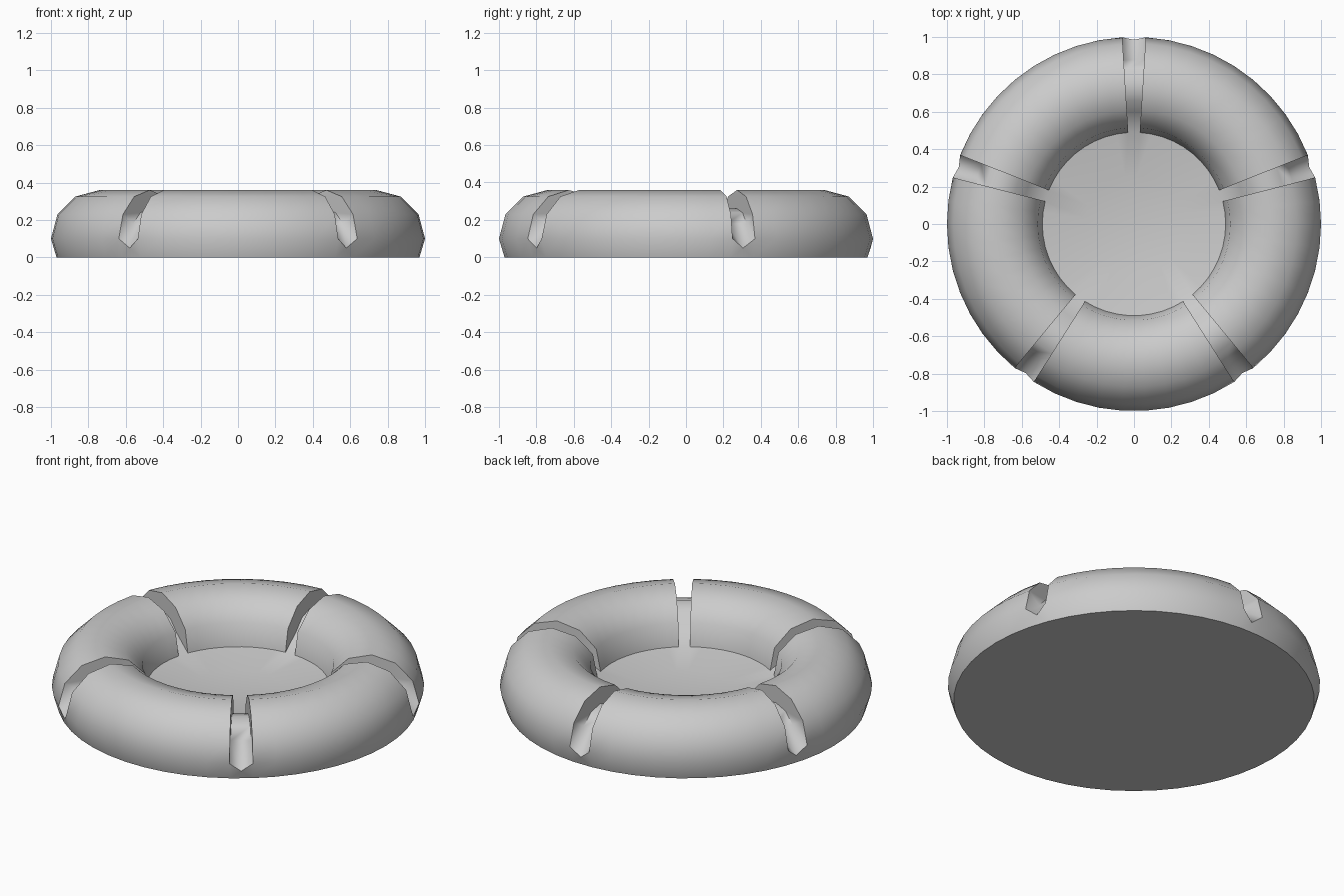
import bpy, bmesh, math

if "Cube" in bpy.data.objects:
    bpy.data.objects.remove(bpy.data.objects["Cube"])

SEG = 50                       # 50 slices, every tenth one is a rest groove
STEP = 2 * math.pi / SEG
R, Z0, TUBE, FLOOR = 0.74, 0.10, 0.26, 0.16


def arc(radius):
    # half circle section from the outer side over the top to the bowl
    return [(R + radius * math.cos(math.radians(a)), Z0 + radius * math.sin(math.radians(a)))
            for a in range(0, 181, 30)]


rim = arc(TUBE)
rim[-1] = (0.49, 0.10)
floor = arc(FLOOR)[1:-1]

bm = bmesh.new()


def vert(r, z, ang):
    return bm.verts.new((r * math.cos(ang), r * math.sin(ang), z))


def strip(a, b):
    for i in range(len(a) - 1):
        bm.faces.new((a[i], b[i], b[i + 1], a[i + 1]))


# Columns of the ring section; slice j lies between columns j and j + 1
angles = [math.pi / 2 + (j - 0.5) * STEP for j in range(SEG)]
base = [vert(0.97, 0, a) for a in angles]
cols = [[vert(r, z, a) for r, z in rim] for a in angles]
bowl = [vert(0.26, 0.065, a) for a in angles]
centre = bm.verts.new((0, 0, 0.05))

for j in range(SEG):
    k = (j + 1) % SEG
    A, B = cols[j], cols[k]
    # Bowl
    bm.faces.new((A[-1], B[-1], bowl[k], bowl[j]))
    bm.faces.new((bowl[j], bowl[k], centre))
    if j % 10:
        # Plain ring slice with its lower wall
        strip([base[j]] + A, [base[k]] + B)
        continue
    # Groove slice: sunken floor, side walls and pointed outer lip
    fa = [vert(r, z, angles[j]) for r, z in floor]
    fb = [vert(r, z, angles[k]) for r, z in floor]
    tip = vert(0.985, 0.05, angles[j] + STEP / 2)
    bm.faces.new((base[j], base[k], tip))
    bm.faces.new((base[j], tip, A[0]))
    bm.faces.new((base[k], B[0], tip))
    bm.faces.new((tip, fb[0], fa[0]))
    bm.faces.new((A[0], tip, fa[0]))
    bm.faces.new((tip, B[0], fb[0]))
    strip(fa + [A[-1]], fb + [B[-1]])
    for col, fl in ((A, fa), (B, fb)):
        bm.faces.new((col[0], fl[0], col[1]))
        for i in range(len(fl) - 1):
            bm.faces.new((col[i + 1], fl[i], fl[i + 1], col[i + 2]))
        bm.faces.new((col[-2], fl[-1], col[-1]))

# Flat underside
bm.faces.new(base)
bmesh.ops.recalc_face_normals(bm, faces=bm.faces[:])

mesh = bpy.data.meshes.new("ashtray")
bm.to_mesh(mesh)
bm.free()
tray = bpy.data.objects.new("ashtray", mesh)
bpy.context.collection.objects.link(tray)
bpy.context.view_layer.objects.active = tray
tray.select_set(True)
bpy.ops.object.shade_smooth_by_angle(angle=math.radians(55))
